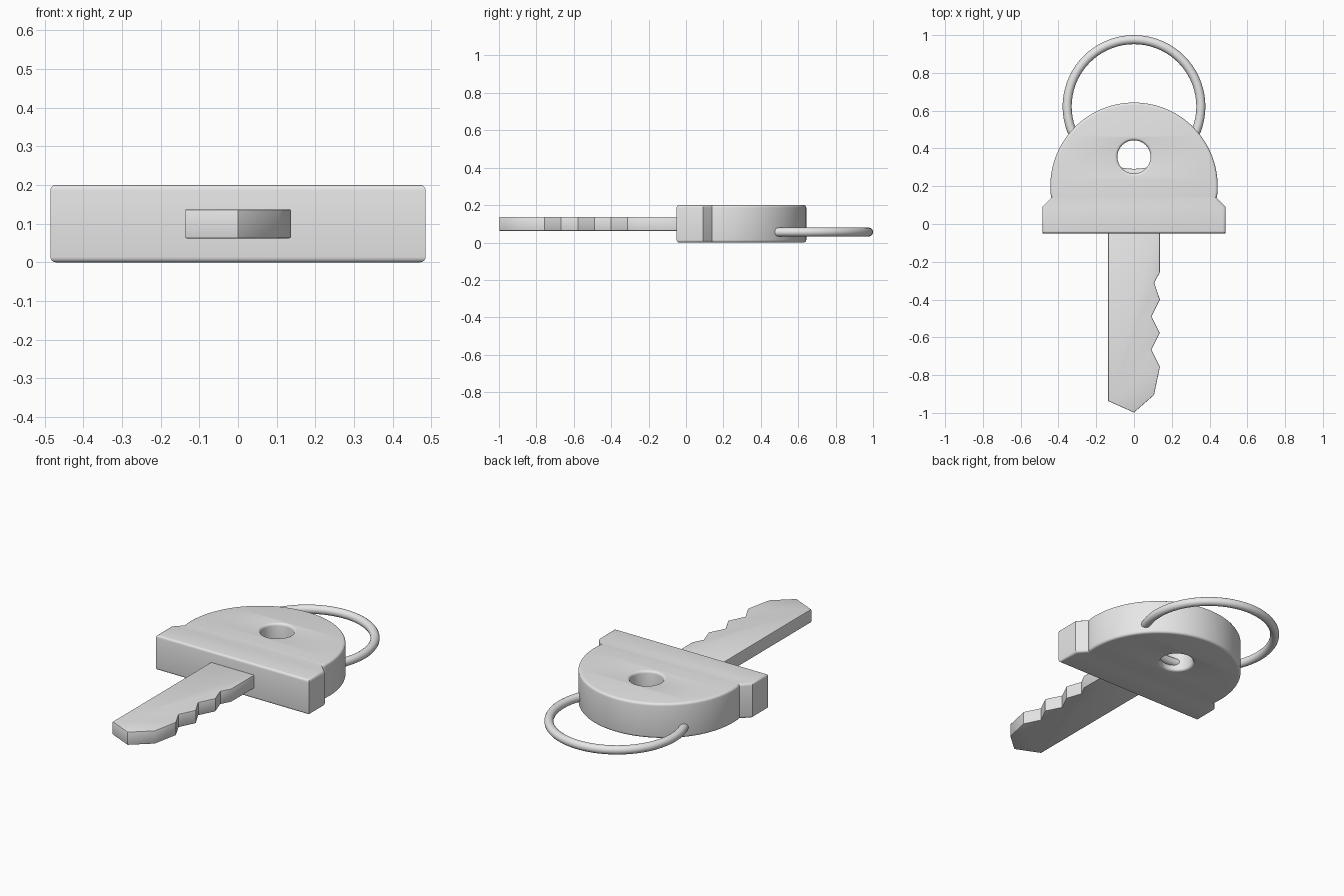
import bpy, bmesh, math

if "Cube" in bpy.data.objects:
    bpy.data.objects.remove(bpy.data.objects["Cube"])

grey = bpy.data.materials.new("light_grey")
grey.diffuse_color = (0.8, 0.8, 0.8, 1)
grey.use_nodes = True
grey.node_tree.nodes["Principled BSDF"].inputs["Base Color"].default_value = grey.diffuse_color


def arc(cx, cy, r, a0, a1, n):
    return [(cx + r * math.cos(a0 + (a1 - a0) * i / n),
             cy + r * math.sin(a0 + (a1 - a0) * i / n)) for i in range(n + 1)]


def finish(ob, angle):
    bpy.ops.object.select_all(action='DESELECT')
    ob.select_set(True)
    bpy.context.view_layer.objects.active = ob
    if ob.type == 'CURVE':
        bpy.ops.object.convert(target='MESH')
        ob = bpy.context.object
        bm = bmesh.new()
        bm.from_mesh(ob.data)
        bmesh.ops.remove_doubles(bm, verts=bm.verts, dist=0.0003)
        bmesh.ops.recalc_face_normals(bm, faces=bm.faces)
        bm.to_mesh(ob.data)
        bm.free()
    ob.data.materials.clear()
    ob.data.materials.append(grey)
    bpy.ops.object.shade_smooth_by_angle(angle=math.radians(angle))


def slab(name, loops, z0, z1, b, res):
    """Filled outline (later loops are holes) with rounded rims."""
    cu = bpy.data.curves.new(name, 'CURVE')
    cu.dimensions = '2D'
    cu.fill_mode = 'BOTH'
    cu.extrude = (z1 - z0) / 2 - b
    cu.bevel_depth = b
    cu.bevel_resolution = res
    cu.offset = -b
    for pts in loops:
        sp = cu.splines.new('POLY')
        sp.points.add(len(pts) - 1)
        for p, (x, y) in zip(sp.points, pts):
            p.co = (x, y, 0, 1)
        sp.use_cyclic_u = True
    ob = bpy.data.objects.new(name, cu)
    ob.location.z = (z0 + z1) / 2
    bpy.context.collection.objects.link(ob)
    finish(ob, 35)


# Key head: domed bow with wider foot and a round hole
a = -0.13
head = [(-0.485, -0.05), (0.485, -0.05), (0.485, 0.092), (0.437, 0.14)]
head += arc(0, 0.2, 0.443, a, math.pi - a, 64)
head += [(-0.437, 0.14), (-0.485, 0.092)]
hole = arc(0, 0.355, 0.088, 0, 2 * math.pi, 48)[:-1]
slab("key_head", [head, hole], 0, 0.2, 0.014, 3)

# Blade with cut teeth on the right edge
blade = [(-0.137, 0.0), (-0.137, -0.937), (0, -0.998), (0.106, -0.905),
         (0.137, -0.757), (0.092, -0.667), (0.137, -0.577), (0.092, -0.49),
         (0.137, -0.4), (0.107, -0.312), (0.137, -0.255), (0.137, 0.0)]
slab("key_blade", [blade], 0.062, 0.137, 0.004, 1)

# Key ring threaded through the hole
bpy.ops.mesh.primitive_torus_add(major_segments=72, minor_segments=16,
                                 major_radius=0.354, minor_radius=0.024,
                                 location=(0, 0.622, 0.056))
ring = bpy.context.object
ring.name = "key_ring"
finish(ring, 60)
